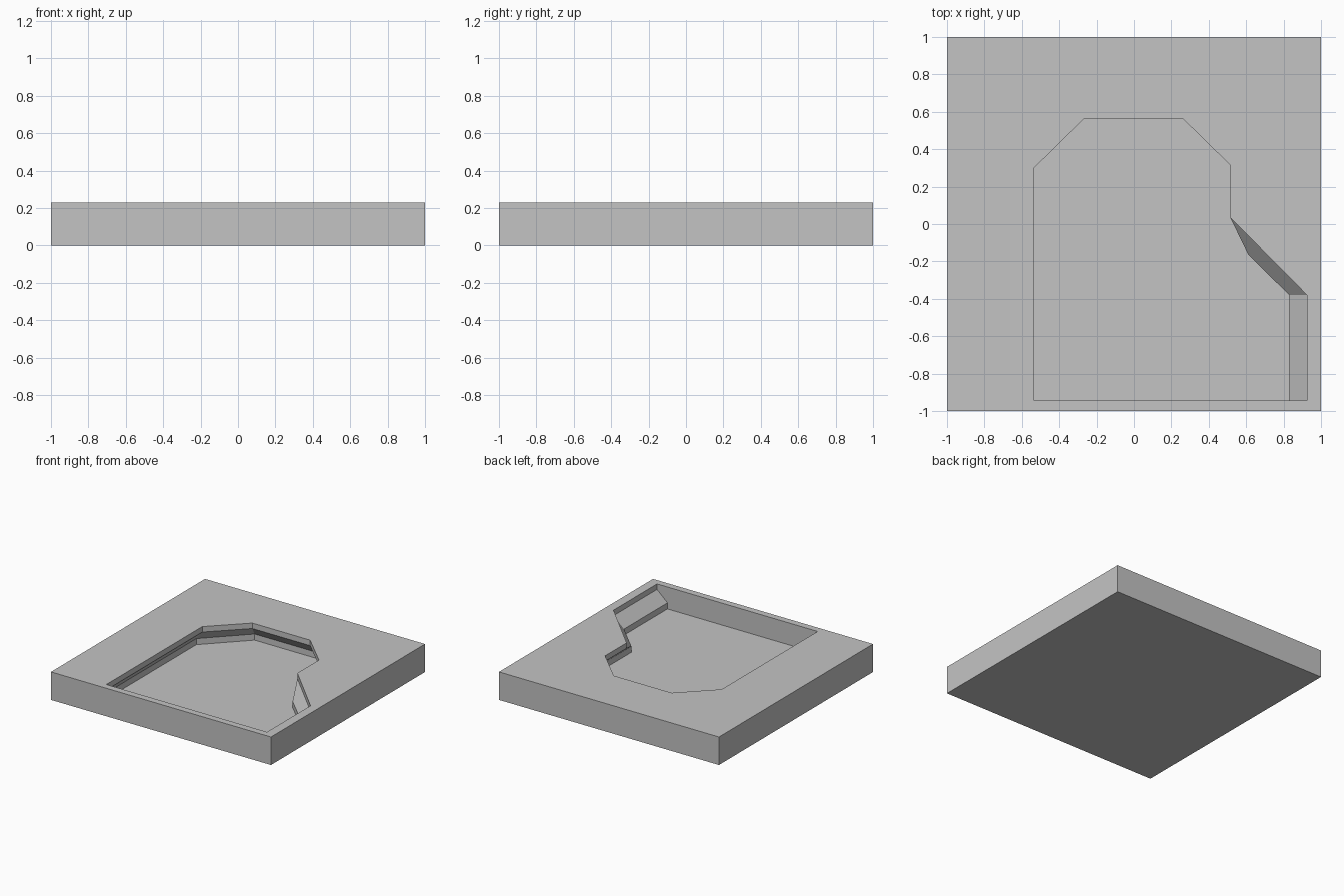
import bpy
import bmesh

cube = bpy.data.objects.get("Cube")
if cube:
    bpy.data.objects.remove(cube, do_unlink=True)

# Single grey material
grey = bpy.data.materials.new("plain_grey")
grey.use_nodes = True
colour = (0.55, 0.55, 0.55, 1)
grey.diffuse_color = colour
grey.node_tree.nodes["Principled BSDF"].inputs["Base Color"].default_value = colour

# Pocket outlines: the opening, and the shifted outline under the lip
opening = [(-0.535, -0.945), (0.925, -0.945), (0.925, -0.38), (0.515, 0.035),
           (0.515, 0.315), (0.26, 0.565), (-0.265, 0.565), (-0.535, 0.30)]
undercut = [(-0.61, -0.945), (0.83, -0.945), (0.83, -0.38), (0.612, -0.165),
            (0.612, 0.33), (0.295, 0.645), (-0.30, 0.645), (-0.61, 0.33)]
TOP, LIP, LEDGE, FLOOR = 0.23, 0.185, 0.10, 0.05

bm = bmesh.new()


def ring(outline, z):
    return [bm.verts.new((x, y, z)) for x, y in outline]


def bridge(upper, lower):
    n = len(upper)
    for i in range(n):
        j = (i + 1) % n
        bm.faces.new((upper[i], upper[j], lower[j], lower[i]))


def edge_loop(verts):
    return [bm.edges.get((v, w)) or bm.edges.new((v, w))
            for v, w in zip(verts, verts[1:] + verts[:1])]


# Pocket: straight lip, slanted band, straight lower wall, flat floor
rings = [ring(opening, TOP), ring(opening, LIP),
         ring(undercut, LEDGE), ring(undercut, FLOOR)]
for upper, lower in zip(rings, rings[1:]):
    bridge(upper, lower)
bm.faces.new(rings[-1])

# Block: four sides and the underside
square = [(-1, -1), (1, -1), (1, 1), (-1, 1)]
rim, base = ring(square, TOP), ring(square, 0)
bridge(rim, base)
bm.faces.new(base)

# Top face around the opening
bmesh.ops.triangle_fill(bm, edges=edge_loop(rim) + edge_loop(rings[0]),
                        use_beauty=True, normal=(0, 0, 1))
bmesh.ops.recalc_face_normals(bm, faces=bm.faces)
bmesh.ops.dissolve_limit(bm, angle_limit=0.01, verts=[], edges=bm.edges)

mesh = bpy.data.meshes.new("recessed_block")
bm.to_mesh(mesh)
bm.free()
mesh.materials.append(grey)
block = bpy.data.objects.new("recessed_block", mesh)
bpy.context.collection.objects.link(block)
